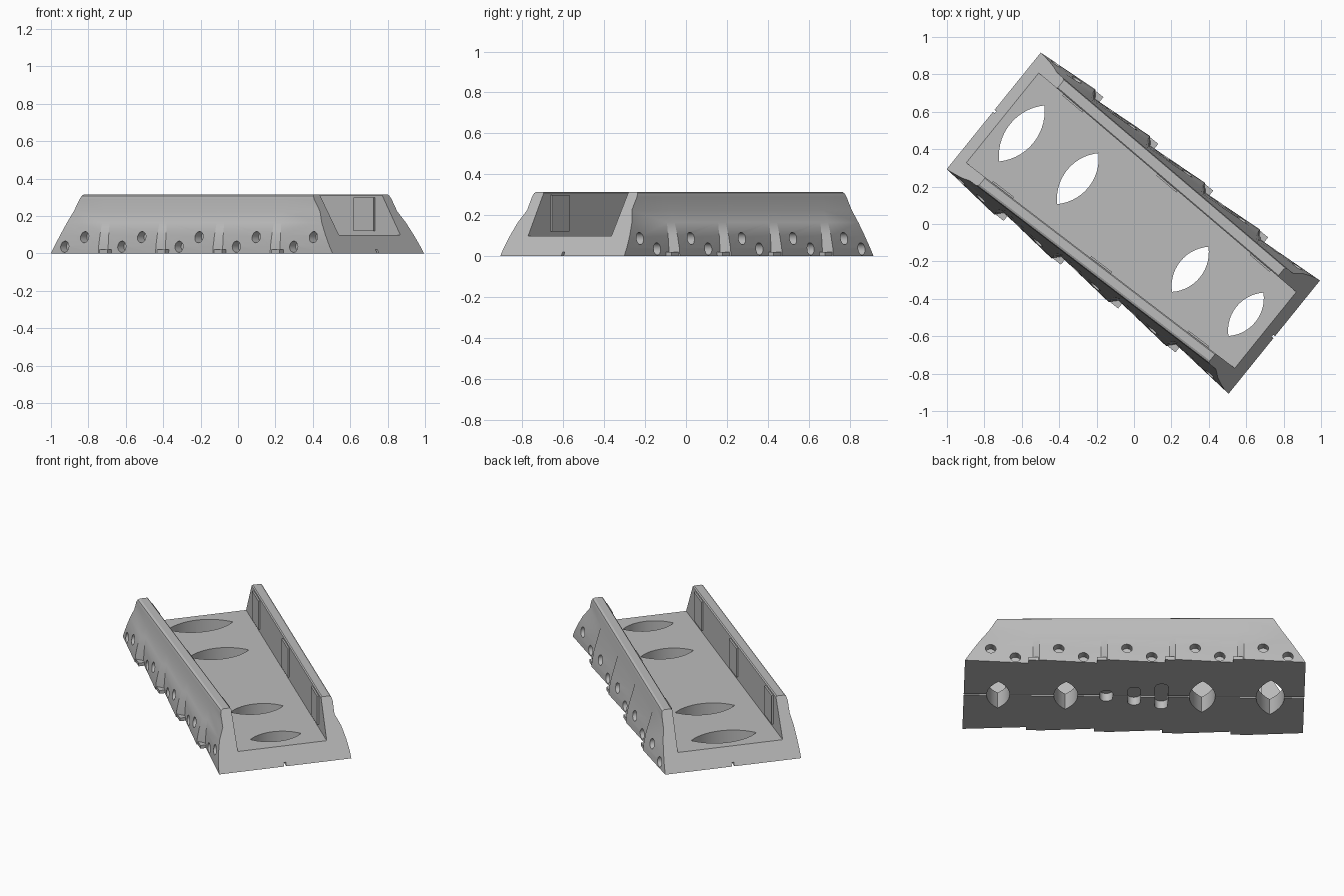
import bpy, bmesh, math
from mathutils import Matrix, Vector

if "Cube" in bpy.data.objects:
    bpy.data.objects.remove(bpy.data.objects["Cube"])

HALF_L, SEG, END_SLOPE, WALL = 0.9635, 0.3854, 0.6, 0.065
SPIN = Matrix.Rotation(math.radians(-38.9), 4, 'Z')

grey = bpy.data.materials.new("grey")
grey.diffuse_color = (0.5, 0.5, 0.5, 1)
grey.use_nodes = True
grey.node_tree.nodes["Principled BSDF"].inputs["Base Color"].default_value = grey.diffuse_color


def make(name, bm, cutter=False):
    bmesh.ops.recalc_face_normals(bm, faces=bm.faces[:])
    me = bpy.data.meshes.new(name)
    bm.to_mesh(me)
    bm.free()
    me.materials.append(grey)
    ob = bpy.data.objects.new(name, me)
    ob.matrix_world = SPIN
    bpy.context.collection.objects.link(ob)
    if cutter:
        ob.hide_render = True
    return ob


def half_width(u):
    """Outer half width at the top of the walls, narrowing along the length."""
    return 0.35 - 0.025 * u / HALF_L


def add_box(bm, lo, hi):
    lo, hi = Vector(lo), Vector(hi)
    m = Matrix.Translation((lo + hi) / 2) @ Matrix.Diagonal((*(hi - lo), 1))
    bmesh.ops.create_cube(bm, size=1, matrix=m)


def add_prism(bm, outline, z0, z1):
    face = bm.faces.new([bm.verts.new((x, y, z0)) for x, y in outline])
    top = bmesh.ops.extrude_face_region(bm, geom=[face])['geom']
    bmesh.ops.translate(bm, vec=(0, 0, z1 - z0),
                        verts=[g for g in top if isinstance(g, bmesh.types.BMVert)])


# Trough body: half section as (height, flare share, inset)
SECTION = [(0, 1, 0), (0.04, 0.95, 0), (0.1, 0.77, 0), (0.165, 0.48, 0), (0.225, 0, 0),
           (0.29, 0, 0), (0.308, 0, 0.005), (0.315, 0, 0.016),
           (0.315, 0, WALL - 0.006), (0.309, 0, WALL), (0.1, 0, WALL)]


def ring(bm, u, flare, end=0):
    pts = []
    for z, share, inset in SECTION:
        x = u - end * END_SLOPE * z
        pts.append((x, half_width(x) + flare * share - inset, z))
    pts += [(x, -y, z) for x, y, z in reversed(pts)]
    return [bm.verts.new(p) for p in pts]


bm = bmesh.new()
rings = []
for i in range(5):
    u0 = -HALF_L + i * SEG
    last = i == 4
    rings.append(ring(bm, u0, 0.025, -1 if i == 0 else 0))
    rings.append(ring(bm, u0 + SEG if last else u0 + SEG - 0.035, 0.064, 1 if last else 0))
for a, b in zip(rings, rings[1:]):
    n = len(a)
    for k in range(n):
        bm.faces.new((a[k], a[(k + 1) % n], b[(k + 1) % n], b[k]))
bm.faces.new(rings[0])
bm.faces.new(rings[-1])
body = make("trough_body", bm)

# Lens openings through the floor
lens = bmesh.new()
for u, length, width in [(-0.771, 0.385, 0.16), (-0.386, 0.35, 0.147),
                         (0.386, 0.31, 0.135), (0.769, 0.298, 0.13)]:
    h, w = length / 2, width / 2
    r = (h * h + w * w) / (2 * w)
    a = math.asin(h / r)
    arc = [(r * math.cos(t) - r + w, r * math.sin(t))
           for t in (-a + 2 * a * k / 14 for k in range(15))]
    outline = arc + [(-x, -y) for x, y in arc[1:-1]]
    add_prism(lens, [(u + x, y) for x, y in outline], -0.1, 0.2)
# Rounded slots in the underside
for u, length in [(0.157, 0.12), (0.0, 0.2), (-0.155, 0.28)]:
    r = 0.037
    outline = []
    for s in (1, -1):
        for k in range(11):
            t = math.pi * k / 10
            outline.append((u + s * r * math.cos(t), s * (length / 2 - r + r * math.sin(t))))
    add_prism(lens, outline, -0.1, 0.05)

# Thin centre groove under the floor
groove = bmesh.new()
add_box(groove, (-1.1, -0.007, -0.05), (1.1, 0.007, 0.02))

# Round sockets, one low and one high on each side panel
sockets = bmesh.new()
for i in range(5):
    for du, z, depth in [(0.1, 0.036, 0.05), (0.24, 0.087, 0.045)]:
        u = -HALF_L + i * SEG + du
        v = half_width(u) + 0.03
        for s in (1, -1):
            m = Matrix.Translation((u, s * (v - depth + 0.1), z)) @ Matrix.Rotation(math.pi / 2, 4, 'X')
            bmesh.ops.create_cone(sockets, cap_ends=True, segments=24, radius1=0.03,
                                  radius2=0.03, depth=0.2, matrix=m)

cutters = [make("floor_cutter", lens, True), make("groove_cutter", groove, True),
           make("socket_cutter", sockets, True)]
bpy.context.view_layer.objects.active = body
body.select_set(True)
for c in cutters:
    mod = body.modifiers.new(c.name, 'BOOLEAN')
    mod.operation, mod.solver, mod.object = 'DIFFERENCE', 'EXACT', c
    bpy.ops.object.modifier_apply(modifier=mod.name)
for c in cutters:
    bpy.data.objects.remove(c)
bpy.ops.object.shade_smooth_by_angle(angle=math.radians(25))

# Small foot tabs at the end of each side panel
tabs = bmesh.new()
for i in range(1, 5):
    u = -HALF_L + i * SEG
    v = half_width(u)
    for s in (1, -1):
        ys = sorted((s * (v - 0.01), s * (v + 0.06)))
        add_box(tabs, (u - 0.03, ys[0], 0), (u + 0.025, ys[1], 0.02))
make("foot_tabs", tabs)

# Raised plates on the inner wall faces
plates = bmesh.new()
for u in (-0.66, 0, 0.655):
    for s in (1, -1):
        outline = []
        for du, dv in [(-0.07, 0.01), (0.07, 0.01), (0.07, -0.01), (-0.07, -0.01)]:
            outline.append((u + du, s * (half_width(u + du) - WALL + dv)))
        add_prism(plates, outline, 0.12, 0.298)
make("wall_plates", plates)
